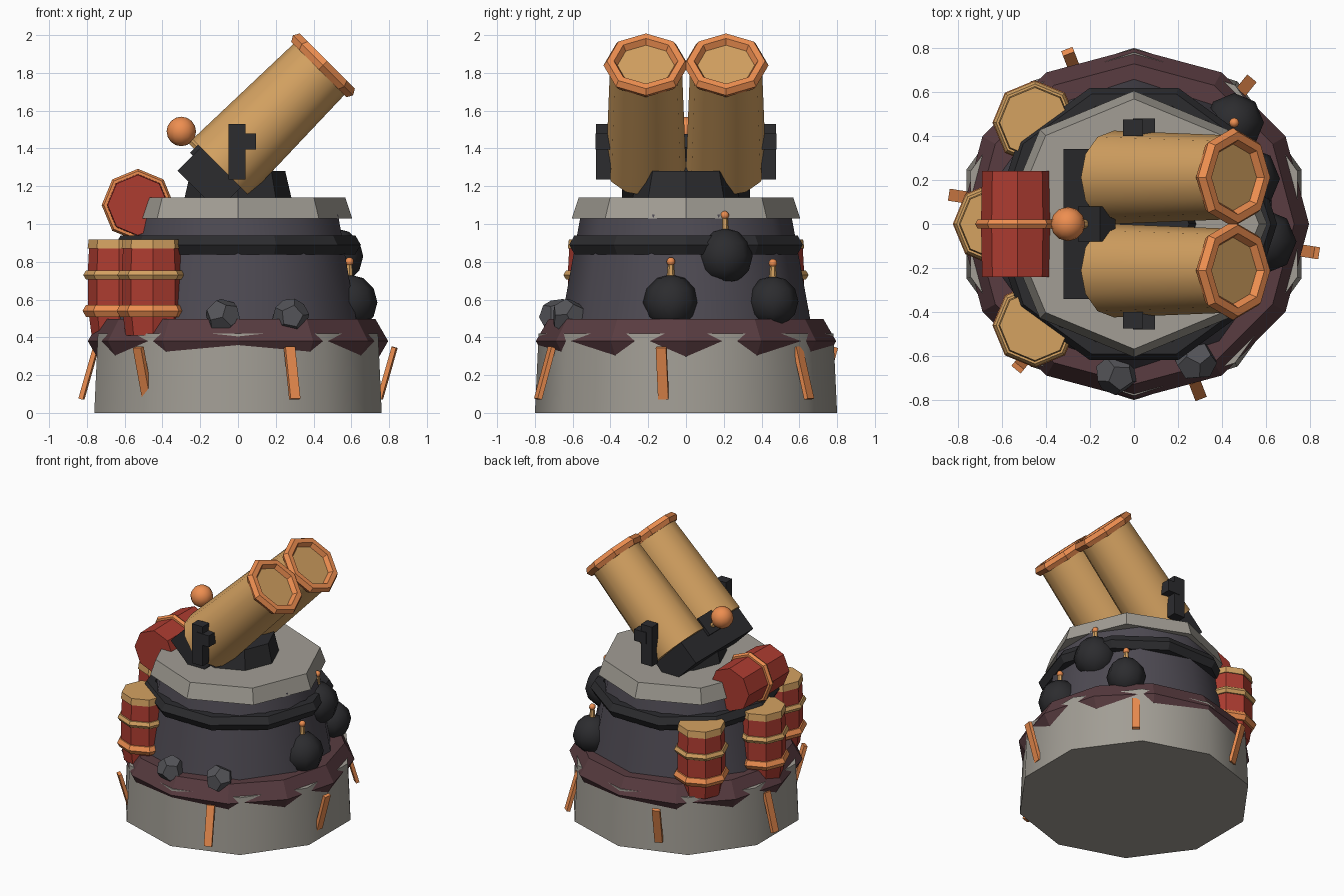
import bpy, bmesh
from math import sin, cos, pi, radians
from mathutils import Vector

if "Cube" in bpy.data.objects:
    bpy.data.objects.remove(bpy.data.objects["Cube"])

COLORS = {
    "stone": (0.36, 0.34, 0.30), "slate": (0.075, 0.068, 0.085), "iron": (0.025, 0.025, 0.028),
    "maroon": (0.10, 0.045, 0.052), "brass": (0.66, 0.36, 0.12), "copper": (0.85, 0.27, 0.08),
    "red": (0.42, 0.045, 0.03), "rock": (0.09, 0.09, 0.10)}
MATS = {}
for key, c in COLORS.items():
    MATS[key] = bpy.data.materials.new(key)
    MATS[key].diffuse_color = (*c, 1)


def finish(name, mat, smooth=0):
    o = bpy.context.object
    o.name = name
    o.data.materials.append(MATS[mat])
    if smooth:
        bpy.ops.object.shade_smooth_by_angle(angle=radians(smooth))
    return o


def lathe(name, mat, profile, sides, loc=(0, 0, 0), rot=(0, 0, 0), smooth=0):
    """Closed solid turned from (radius, height) pairs, first corner on local +y."""
    bm = bmesh.new()
    rings = [[bm.verts.new((r * sin(2 * pi * i / sides), r * cos(2 * pi * i / sides), z))
              for i in range(sides)] for r, z in profile]
    for a, b in zip(rings, rings[1:]):
        for i in range(sides):
            j = (i + 1) % sides
            bm.faces.new((a[i], a[j], b[j], b[i]))
    bm.faces.new(rings[0])
    bm.faces.new(rings[-1])
    bmesh.ops.recalc_face_normals(bm, faces=bm.faces)
    me = bpy.data.meshes.new(name)
    bm.to_mesh(me)
    bm.free()
    o = bpy.data.objects.new(name, me)
    bpy.context.collection.objects.link(o)
    o.location, o.rotation_euler = loc, rot
    bpy.ops.object.select_all(action='DESELECT')
    o.select_set(True)
    bpy.context.view_layer.objects.active = o
    return finish(name, mat, smooth)


def ring(name, mat, R, r, sides, loc, rot=(0, 0, 0), minor=6):
    bpy.ops.mesh.primitive_torus_add(major_radius=R, minor_radius=r, major_segments=sides,
                                     minor_segments=minor, location=loc, rotation=rot)
    return finish(name, mat)


def box(name, mat, size, loc, rot=(0, 0, 0)):
    bpy.ops.mesh.primitive_cube_add(size=1, location=loc, rotation=rot)
    bpy.context.object.scale = size
    return finish(name, mat)


def ball(name, mat, r, loc, seg=8, rings=6):
    bpy.ops.mesh.primitive_uv_sphere_add(radius=r, segments=seg, ring_count=rings, location=loc)
    return finish(name, mat, 50)


# Tower: stone base, rolled skirt, slate body, iron band, stone cap
lathe("stone_base", "stone", [(0.80, 0), (0.78, 0.42)], 10, smooth=50)
ring("skirt_roll", "maroon", 0.66, 0.135, 12, (0, 0, 0.38))
lathe("tower_body", "slate", [(0.675, 0.40), (0.557, 1.05)], 10, smooth=50)
ring("iron_band", "iron", 0.592, 0.058, 10, (0, 0, 0.89))
lathe("tower_cap", "stone", [(0.605, 1.03), (0.568, 1.14)], 8)
lathe("gun_mount", "iron", [(0.285, 1.13), (0.25, 1.28)], 8)

# Twin cannons pitched at 45 degrees
PITCH = (0, pi / 4, 0)
MUZZLE = Vector((0.45, 0, 1.84))
AXIS = Vector((sin(pi / 4), 0, cos(pi / 4)))
UP = Vector((-AXIS.z, 0, AXIS.x))
for s in (-1, 1):
    side = Vector((0, 0.212 * s, 0))
    lathe("cannon_barrel", "brass", [(0.212, -0.765), (0.19, 0)], 12, MUZZLE + side, PITCH, 50)
    ring("muzzle_ring", "copper", 0.188, 0.037, 8, MUZZLE + side, PITCH)
    box("trunnion_post", "iron", (0.09, 0.075, 0.295), (-0.005, 0.438 * s, 1.383))
    box("trunnion_lug", "iron", (0.10, 0.08, 0.085), (0.045, 0.44 * s, 1.437))
box("breech_block", "iron", (0.30, 0.68, 0.18), MUZZLE - 0.85 * AXIS, PITCH)

# Firing knob behind the breech
box("knob_bracket", "iron", (0.10, 0.16, 0.14), MUZZLE - 0.755 * AXIS + 0.12 * UP, PITCH)
lathe("knob_stem", "brass", [(0.02, 0), (0.02, 0.17)], 6, (-0.17, 0, 1.36), (0, -pi / 4, 0))
ball("firing_knob", "copper", 0.078, (-0.30, 0, 1.49), 12, 8)

# Powder kegs: three upright and one lying on the cap edge
for x, y in ((-0.45, -0.46), (-0.63, 0), (-0.45, 0.46)):
    lathe("keg", "red", [(0.145, 0.41), (0.165, 0.56), (0.165, 0.75), (0.158, 0.88)], 8, (x, y, 0))
    lathe("keg_lid", "brass", [(0.166, 0.87), (0.16, 0.918)], 8, (x, y, 0))
    ring("keg_hoop_low", "copper", 0.157, 0.036, 8, (x, y, 0.54))
    ring("keg_hoop_high", "brass", 0.162, 0.027, 8, (x, y, 0.73))
lathe("lying_keg", "red", [(0.16, -0.24), (0.165, 0), (0.16, 0.24)], 8, (-0.53, 0, 1.10), (pi / 2, 0, 0))
ring("lying_keg_hoop", "copper", 0.168, 0.024, 8, (-0.53, 0, 1.10), (pi / 2, 0, 0))

# Round bombs with fuses
for x, y, z, r in ((0.59, -0.08, 0.585, 0.148), (0.455, 0.46, 0.59, 0.135), (0.515, 0.205, 0.83, 0.148)):
    ball("bomb", "iron", r, (x, y, z))
    lathe("bomb_fuse", "brass", [(0.022, r - 0.03), (0.015, r + 0.06)], 6, (x, y, z))
    ball("fuse_tip", "copper", 0.023, (x, y, z + r + 0.068))

# Dodecahedral rocks: hull of an icosahedron's face centres
for x, y, a in ((-0.08, -0.68, 0.3), (0.28, -0.62, 0.9)):
    src = bmesh.new()
    bmesh.ops.create_icosphere(src, subdivisions=1, radius=1)
    bm = bmesh.new()
    for f in src.faces:
        bm.verts.new(f.calc_center_median().normalized() * 0.098)
    bmesh.ops.convex_hull(bm, input=bm.verts)
    bmesh.ops.dissolve_limit(bm, angle_limit=0.05, verts=bm.verts, edges=bm.edges)
    me = bpy.data.meshes.new("rock")
    bm.to_mesh(me)
    src.free()
    bm.free()
    o = bpy.data.objects.new("rock", me)
    o.location, o.rotation_euler = (x, y, 0.51), (a, 0.2, a)
    me.materials.append(MATS["rock"])
    bpy.context.collection.objects.link(o)

# Copper stakes round the base, leaning out and in by turns
for i in range(6):
    a = radians(-9 + 60 * i)
    lean = 0.28 if i % 2 == 0 else -0.28
    box("base_stake", "copper", (0.025, 0.055, 0.285), (0.80 * cos(a), 0.80 * sin(a), 0.21), (0, lean, a))

for m in bpy.data.materials:
    if m.users and not m.is_grease_pencil:
        m.use_nodes = True
        m.node_tree.nodes["Principled BSDF"].inputs["Base Color"].default_value = m.diffuse_color
